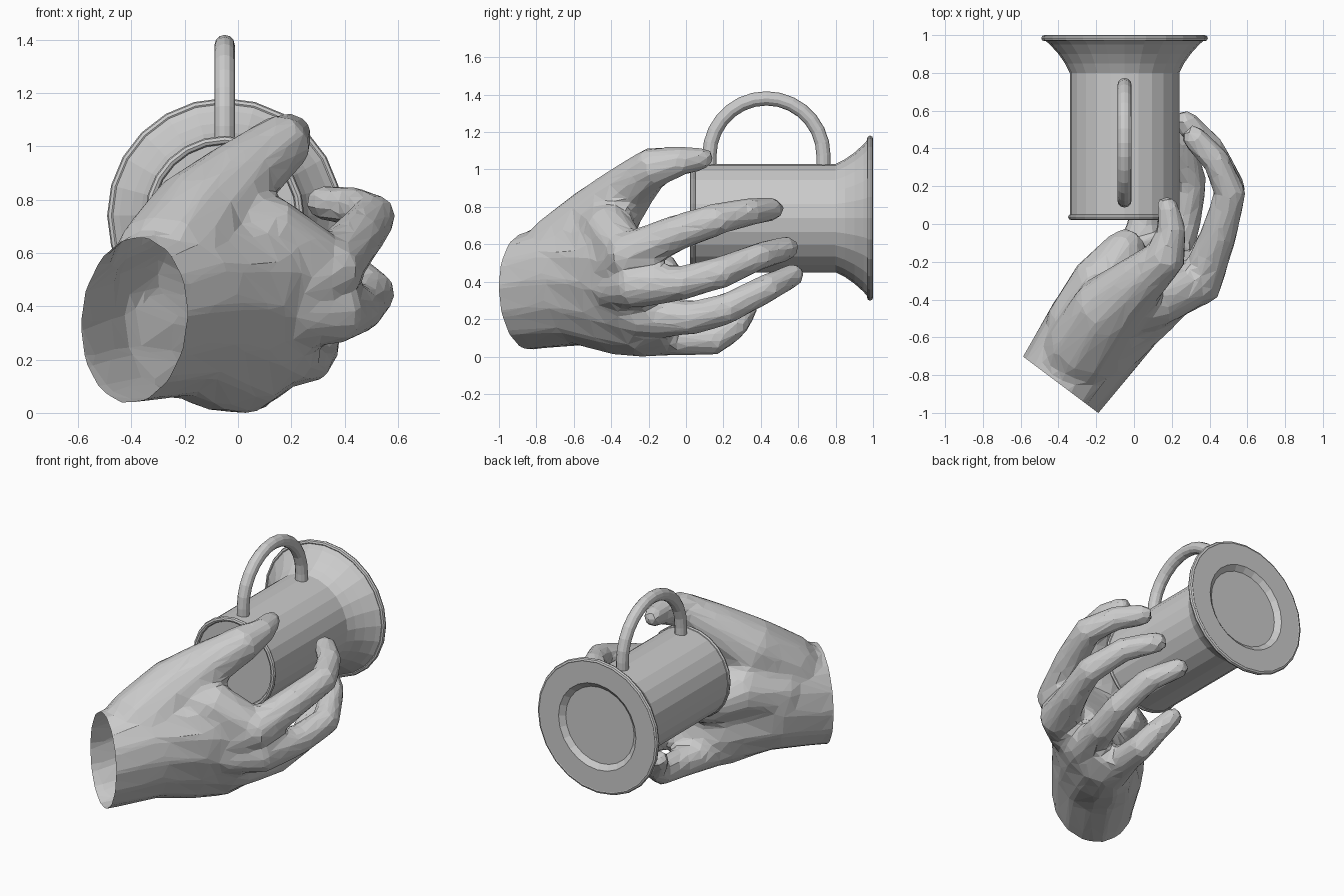
import bpy, bmesh
from math import sin, cos, pi
from mathutils import Vector

if "Cube" in bpy.data.objects:
    bpy.data.objects.remove(bpy.data.objects["Cube"])

CX, CZ = -0.05, 0.74          # mug axis runs along y


def new_object(name, bm):
    me = bpy.data.meshes.new(name)
    bmesh.ops.recalc_face_normals(bm, faces=bm.faces)
    bm.to_mesh(me)
    bm.free()
    ob = bpy.data.objects.new(name, me)
    bpy.context.collection.objects.link(ob)
    return ob


def skin(bm, rings, closed=False):
    """Bridge vertex rings; cap both ends unless closed."""
    vs = [[bm.verts.new(p) for p in r] for r in rings]
    n = len(vs[0])
    pairs = list(zip(vs, vs[1:])) + ([(vs[-1], vs[0])] if closed else [])
    for a, b in pairs:
        for i in range(n):
            j = (i + 1) % n
            bm.faces.new((a[i], a[j], b[j], b[i]))
    if not closed:
        bm.faces.new(vs[0][::-1])
        bm.faces.new(vs[-1])


def circle_y(r, y, n=24):
    return [(CX + r * cos(2 * pi * i / n), y, CZ + r * sin(2 * pi * i / n)) for i in range(n)]


def lathe(name, profile, closed=False):
    bm = bmesh.new()
    skin(bm, [circle_y(r, y) for r, y in profile], closed)
    return new_object(name, bm)


def loft(bm, sections, n=10):
    """Elliptical loft; section = (centre, width axis, half width, half thickness)."""
    pts = [Vector(s[0]) for s in sections]
    rings = []
    for k, (c, w, hw, ht) in enumerate(sections):
        t = (pts[min(k + 1, len(pts) - 1)] - pts[max(k - 1, 0)]).normalized()
        w = Vector(w)
        w = (w - t * w.dot(t)).normalized()
        d = t.cross(w)
        rings.append([pts[k] + w * hw * cos(2 * pi * i / n) + d * ht * sin(2 * pi * i / n)
                      for i in range(n)])
    skin(bm, rings)


def digit(bm, pts):
    """Finger through (x, y, z, radius) points with a rounded tip."""
    a, b = Vector(pts[-2][:3]), Vector(pts[-1][:3])
    r = pts[-1][3]
    tip = b + (b - a).normalized() * r * 0.7
    pts = pts + [(*tip, r * 0.65)]
    loft(bm, [(p[:3], (0, 0, 1), p[3], p[3]) for p in pts])


# mug body with flared foot and recessed underside
lathe("mug_body", [(0.27, 0.045), (0.28, 0.025), (0.29, 0.03), (0.29, 0.8), (0.315, 0.85),
                   (0.35, 0.9), (0.395, 0.95), (0.425, 0.975), (0.43, 0.998),
                   (0.283, 0.998), (0.25, 0.97)])

# rolled beads on the lip and the foot
for name, R, y in (("mug_lip", 0.283, 0.037), ("mug_foot_bead", 0.425, 0.984)):
    lathe(name, [(R + 0.016 * cos(k * pi / 4), y + 0.016 * sin(k * pi / 4)) for k in range(8)], True)

# handle arch
bm = bmesh.new()
path = [(0.125, 1.0)] + [(0.43 - 0.305 * cos(a * pi / 14), 1.075 + 0.305 * sin(a * pi / 14))
                         for a in range(15)] + [(0.735, 1.0)]
loft(bm, [((CX, y, z), (1, 0, 0), 0.038, 0.038) for y, z in path], 12)
new_object("mug_handle", bm)

# hand: palm, thumb, thumb pad, web and fingers merged into one low-poly skin
bm = bmesh.new()
loft(bm, [((-0.47, -0.955, 0.34), (0.16, -0.1, 1), 0.31, 0.25),
          ((-0.38, -0.84, 0.35), (0.16, -0.1, 1), 0.31, 0.25),
          ((-0.21, -0.59, 0.40), (0.2, -0.1, 1), 0.34, 0.28),
          ((0.02, -0.37, 0.38), (0.4, -0.1, 0.9), 0.39, 0.24),
          ((0.18, -0.25, 0.31), (0.62, -0.12, 0.77), 0.36, 0.17),
          ((0.26, -0.15, 0.30), (0.62, -0.12, 0.77), 0.29, 0.09)], 14)
digit(bm, [(-0.36, -0.80, 0.42, 0.18), (-0.26, -0.66, 0.56, 0.215), (-0.13, -0.45, 0.74, 0.20),
           (0.05, -0.28, 0.92, 0.14), (0.17, -0.17, 1.015, 0.115), (0.20, -0.02, 1.045, 0.08),
           (0.175, 0.10, 1.06, 0.062)])
digit(bm, [(-0.30, -0.56, 0.45, 0.19), (-0.16, -0.30, 0.52, 0.17), (-0.04, -0.12, 0.44, 0.11)])
digit(bm, [(-0.04, -0.46, 0.70, 0.14), (0.12, -0.41, 0.68, 0.14), (0.27, -0.34, 0.58, 0.13)])
digit(bm, [(0.18, -0.42, 0.45, 0.10), (0.35, -0.32, 0.54, 0.125), (0.45, -0.05, 0.66, 0.10),
           (0.51, 0.17, 0.735, 0.09), (0.43, 0.34, 0.775, 0.078), (0.31, 0.465, 0.79, 0.068)])
digit(bm, [(0.18, -0.42, 0.36, 0.10), (0.36, -0.28, 0.38, 0.125), (0.46, -0.02, 0.395, 0.094),
           (0.51, 0.19, 0.45, 0.088), (0.41, 0.40, 0.54, 0.077), (0.265, 0.545, 0.58, 0.068)])
digit(bm, [(0.08, -0.36, 0.25, 0.10), (0.18, -0.24, 0.22, 0.115), (0.27, 0.03, 0.21, 0.092),
           (0.305, 0.22, 0.26, 0.085), (0.25, 0.44, 0.37, 0.077), (0.12, 0.58, 0.44, 0.066)])
digit(bm, [(-0.08, -0.38, 0.18, 0.10), (-0.01, -0.22, 0.115, 0.11), (0.05, 0.0, 0.10, 0.09),
           (0.07, 0.16, 0.10, 0.084), (0.04, 0.265, 0.17, 0.075), (-0.04, 0.33, 0.27, 0.063)])
hand = new_object("hand", bm)
m = hand.modifiers.new("merge", 'REMESH')
m.mode = 'VOXEL'
m.voxel_size = 0.022
m = hand.modifiers.new("soften", 'SMOOTH')
m.iterations = 10
m = hand.modifiers.new("facet", 'DECIMATE')
m.ratio = 0.075
dg = bpy.context.evaluated_depsgraph_get()
dg.update()
me = bpy.data.meshes.new_from_object(hand.evaluated_get(dg))
hand.modifiers.clear()

# cut the wrist open
bm = bmesh.new()
bm.from_mesh(me)
bmesh.ops.bisect_plane(bm, geom=bm.verts[:] + bm.edges[:] + bm.faces[:],
                       plane_co=(-0.39, -0.85, 0.35), plane_no=(-0.6, -0.8, 0),
                       clear_outer=True)
for f in bm.faces:
    f.smooth = False
low = min(v.co.z for v in bm.verts)
for v in bm.verts:            # rest the lowest point on the floor
    v.co.z -= low * max(0.0, 1 - v.co.z / 0.4)
bm.to_mesh(me)
bm.free()
hand.data = me
